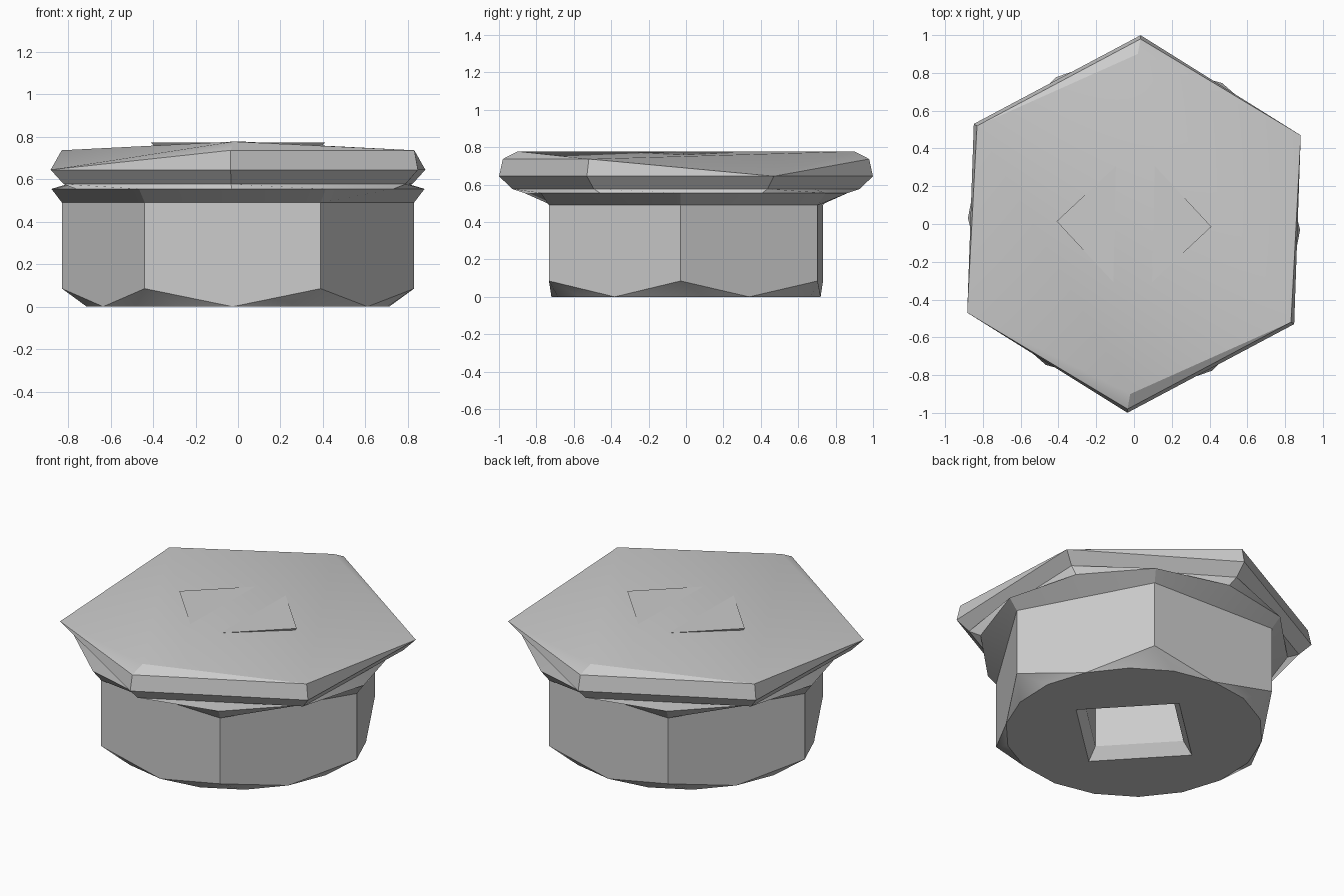
import bpy, bmesh, math

cube = bpy.data.objects.get("Cube")
if cube:
    bpy.data.objects.remove(cube)

grey = bpy.data.materials.new("plain_grey")
grey.use_nodes = True
grey.diffuse_color = (0.6, 0.6, 0.6, 1)
grey.node_tree.nodes["Principled BSDF"].inputs["Base Color"].default_value = (0.6, 0.6, 0.6, 1)

TWIST = -2          # degrees the whole part is turned about z


def ring(bm, n, radius, z, offset=0):
    """A loop of n vertices; radius may be a list that repeats around it."""
    radii = radius if isinstance(radius, list) else [radius]
    loop = []
    for i in range(n):
        a = math.radians(TWIST + offset + 360 * i / n)
        r = radii[i % len(radii)]
        loop.append(bm.verts.new((r * math.cos(a), r * math.sin(a), z)))
    return loop


def bridge(bm, a, b):
    n = len(a)
    for i in range(n):
        j = (i + 1) % n
        bm.faces.new((a[i], a[j], b[j], b[i]))


def finish(bm, name):
    bmesh.ops.recalc_face_normals(bm, faces=bm.faces)
    mesh = bpy.data.meshes.new(name)
    bm.to_mesh(mesh)
    bm.free()
    mesh.materials.append(grey)
    obj = bpy.data.objects.new(name, mesh)
    bpy.context.collection.objects.link(obj)
    bpy.ops.object.select_all(action='DESELECT')
    obj.select_set(True)
    bpy.context.view_layer.objects.active = obj
    bpy.ops.object.shade_smooth_by_angle(angle=math.radians(25))
    return obj


# Hexagonal body: round foot, corner chamfers, walls and flared collar
bm = bmesh.new()
APOTHEM = 0.83 * math.cos(math.radians(30))
foot = ring(bm, 18, 0.72, 0, 30)
low = ring(bm, 6, 0.83, 0.085)
shoulder = ring(bm, 12, [0.83, APOTHEM], 0.49)
flare = ring(bm, 12, [0.88, 0.865], 0.555)
neck = ring(bm, 12, [0.805, 0.93], 0.577)
for k in range(6):
    corner, after = low[k], low[(k + 1) % 6]
    for s in range(3):      # fan from each corner to the round foot
        i = 3 * (k - 1) + s
        bm.faces.new((corner, foot[i % 18], foot[(i + 1) % 18]))
    bm.faces.new((corner, foot[3 * k], after, shoulder[(2 * k + 2) % 12],
                  shoulder[2 * k + 1], shoulder[2 * k]))
bridge(bm, shoulder, flare)
bridge(bm, flare, neck)

# Square socket with a chamfered mouth, open at the foot
mouth = ring(bm, 4, 0.41, 0)
throat = ring(bm, 4, 0.35, 0.07)
end = ring(bm, 4, 0.35, 0.7)
bridge(bm, mouth, throat)
bridge(bm, throat, end)
bm.faces.new(end)
rims = []
for loop in (foot, mouth):
    for i, v in enumerate(loop):
        w = loop[(i + 1) % len(loop)]
        rims.append(bm.edges.get((v, w)))
bmesh.ops.triangle_fill(bm, edges=rims, use_beauty=True)

# Wide hexagonal head; two opposite corners run straight into the top
rim = ring(bm, 6, 1.0, 0.645, 30)
top = ring(bm, 6, 0.98, 0.737, 30)
for i in range(6):
    j = (i + 1) % 6
    bm.faces.new((neck[2 * i + 1], neck[(2 * i + 2) % 12],
                  neck[(2 * i + 3) % 12], rim[j], rim[i]))
for i in (0, 3):
    bm.verts.remove(top[i])
    top[i] = rim[i]
for i in range(6):
    j = (i + 1) % 6
    corners = list(dict.fromkeys((rim[i], rim[j], top[j], top[i])))
    bm.faces.new(corners)

# Low roof ridge running front to back
back = bm.verts.new((0.02, 0.9, 0.778))
front = bm.verts.new((-0.02, -0.9, 0.778))
for a, b, peak, other in ((0, 1, back, front), (3, 4, front, back)):
    c = (b + 1) % 6
    d = (a + 5) % 6
    bm.faces.new((top[a], top[b], peak))
    bm.faces.new((top[b], top[c], peak))
    bm.faces.new((top[d], top[a], peak))
    bm.faces.new((top[d], peak, other))
finish(bm, "hex_plug")

# Flared square insert showing through the roof
bm = bmesh.new()
base = ring(bm, 4, 0.35, 0.705)
lid = ring(bm, 4, 0.41, 0.773)
bridge(bm, base, lid)
bm.faces.new(base)
bm.faces.new(lid)
finish(bm, "top_insert")
